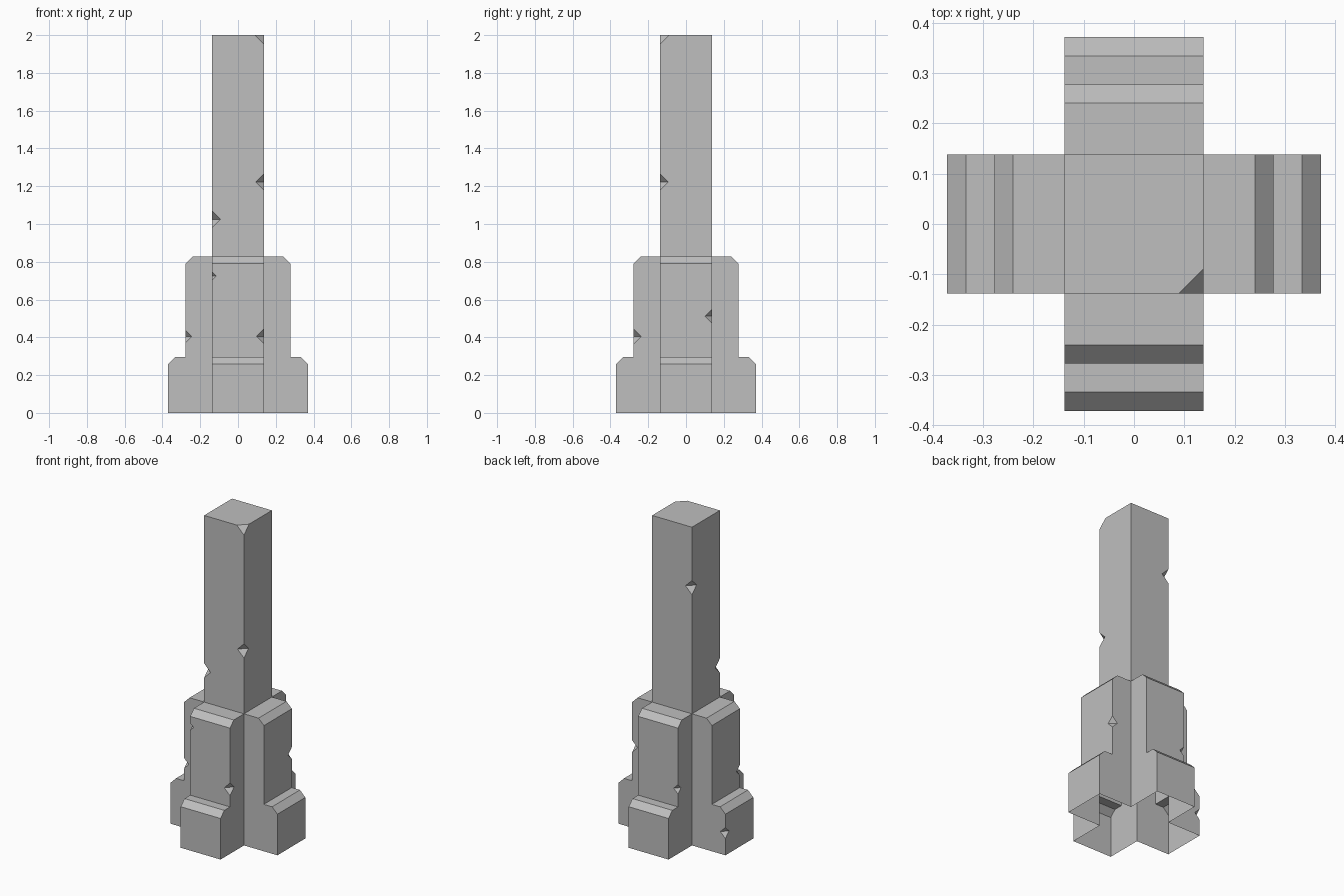
import bpy
import bmesh
from math import pi
from mathutils import Matrix, Vector

cube = bpy.data.objects.get("Cube")
if cube:
    bpy.data.objects.remove(cube, do_unlink=True)

HALF = 0.1385    # half width of the shaft and of every buttress
STEP = 0.277     # reach of the upper buttress
FOOT = 0.371     # reach of the foot
BEVEL = 0.037

stone = bpy.data.materials.new("grey stone")
stone.use_nodes = True
color = (0.52, 0.52, 0.52, 1)
stone.diffuse_color = color
stone.node_tree.nodes["Principled BSDF"].inputs["Base Color"].default_value = color


def make_object(name, bm):
    bmesh.ops.recalc_face_normals(bm, faces=bm.faces)
    mesh = bpy.data.meshes.new(name)
    bm.to_mesh(mesh)
    bm.free()
    mesh.materials.append(stone)
    obj = bpy.data.objects.new(name, mesh)
    bpy.context.collection.objects.link(obj)
    return obj


def beam(name, profile, turn):
    """Extrude an x-z profile across the shaft width, then turn it about z."""
    bm = bmesh.new()
    face = bm.faces.new([bm.verts.new((x, -HALF, z)) for x, z in profile])
    new = bmesh.ops.extrude_face_region(bm, geom=[face])["geom"]
    verts = [v for v in new if isinstance(v, bmesh.types.BMVert)]
    bmesh.ops.translate(bm, verts=verts, vec=(0, 2 * HALF, 0))
    bmesh.ops.rotate(bm, verts=bm.verts, matrix=Matrix.Rotation(turn, 3, "Z"))
    return make_object(name, bm)


def chip(center, radius):
    """Eight-sided cutter for one chipped edge."""
    bm = bmesh.new()
    axes = [Vector(a) * radius for a in ((1, 0, 0), (0, 1, 0), (0, 0, 1))]
    for a in axes:
        bm.verts.new(Vector(center) + a)
        bm.verts.new(Vector(center) - a)
    bmesh.ops.convex_hull(bm, input=bm.verts)
    return make_object("chip_cutter", bm)


def apply_boolean(target, other, operation):
    mod = target.modifiers.new("boolean", "BOOLEAN")
    mod.operation = operation
    mod.solver = "EXACT"
    mod.object = other
    bpy.context.view_layer.update()
    graph = bpy.context.evaluated_depsgraph_get()
    mesh = bpy.data.meshes.new_from_object(target.evaluated_get(graph))
    target.modifiers.clear()
    target.data = mesh
    bpy.data.objects.remove(other, do_unlink=True)


# Stepped, bevelled outline of one buttress, mirrored to span the shaft
side = [(FOOT, 0), (FOOT, 0.295 - BEVEL), (FOOT - BEVEL, 0.295), (STEP, 0.295),
        (STEP, 0.827 - BEVEL), (STEP - BEVEL, 0.827)]
outline = side + [(-x, z) for x, z in reversed(side)]

# Square shaft joined to two crossing buttress pairs
pillar = beam("pillar", [(-HALF, 0), (HALF, 0), (HALF, 2), (-HALF, 2)], 0)
for turn in (0, pi / 2):
    apply_boolean(pillar, beam("buttress", outline, turn), "UNION")

# Chips along the shaft, buttress and foot edges
chips = [
    ((HALF, -HALF, 2), 0.05), ((HALF, -HALF, 1.222), 0.045),
    ((-HALF, -HALF, 1.025), 0.045), ((-HALF, HALF, 1.62), 0.045),
    ((HALF, -STEP, 0.405), 0.04), ((-HALF, -STEP, 0.725), 0.023),
    ((-STEP, -HALF, 0.405), 0.032), ((STEP, HALF, 0.512), 0.037),
    ((-HALF, STEP, 0.405), 0.03), ((-FOOT, HALF, 0.14), 0.035),
]
for center, radius in chips:
    apply_boolean(pillar, chip(center, radius), "DIFFERENCE")

# Hollow shell, open underneath
bm = bmesh.new()
bm.from_mesh(pillar.data)
bmesh.ops.dissolve_limit(bm, angle_limit=0.01, verts=bm.verts, edges=bm.edges)
floor = [f for f in bm.faces if f.calc_center_median().z < 0.001]
bmesh.ops.delete(bm, geom=floor, context="FACES")
bm.to_mesh(pillar.data)
bm.free()
pillar.data.materials.clear()
pillar.data.materials.append(stone)
